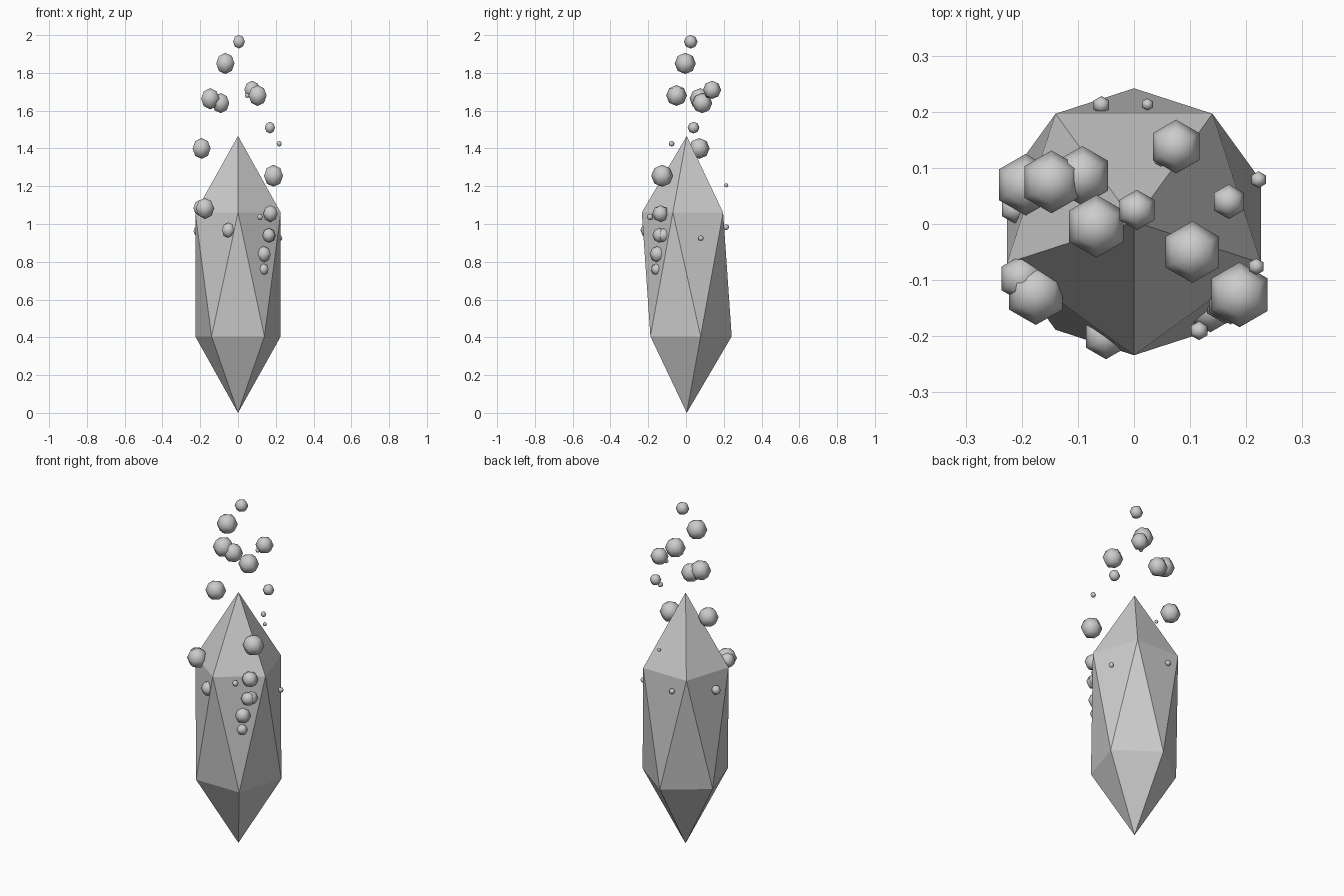
import bpy, math

# Main crystal: a stretched icosahedron with flat facets
bpy.ops.mesh.primitive_ico_sphere_add(subdivisions=1, radius=1, location=(0, 0.004, 0.733),
                                      rotation=(0, 0, -math.pi / 2))
crystal = bpy.context.object
crystal.name = "crystal"
crystal.scale = (0.266, 0.266, 0.733)
bpy.ops.object.transform_apply(location=False)

# Bubbles rising around the crystal: x, y, z, radius
rising = [
    (0.005, 0.025, 1.965, 0.036), (-0.067, -0.004, 1.85, 0.056),
    (0.075, 0.138, 1.71, 0.048), (0.104, -0.050, 1.68, 0.055),
    (-0.147, 0.075, 1.663, 0.056), (-0.092, 0.086, 1.64, 0.053),
    (0.048, 0.115, 1.68, 0.013), (0.169, 0.040, 1.51, 0.031),
    (-0.193, 0.070, 1.40, 0.055), (0.218, -0.076, 1.425, 0.015),
    (0.188, -0.126, 1.255, 0.058), (0.024, 0.213, 1.205, 0.011),
]
# Bubbles clinging to the sides, partly sunk into the facets
clinging = [
    (-0.175, -0.125, 1.083, 0.055), (-0.200, -0.097, 1.085, 0.042),
    (0.172, -0.135, 1.055, 0.044), (0.116, -0.190, 1.037, 0.017),
    (0.163, -0.140, 0.94, 0.038), (0.168, -0.118, 0.94, 0.037),
]
small = [
    (0.136, -0.150, 0.84, 0.043), (0.135, -0.155, 0.76, 0.031),
    (-0.050, -0.200, 0.967, 0.041), (0.222, 0.079, 0.925, 0.015),
    (-0.058, 0.212, 0.983, 0.016), (-0.213, 0.027, 0.962, 0.026),
]

for group, bubbles in (("rising_bubble", rising), ("side_bubble", clinging), ("low_bubble", small)):
    for i, (x, y, z, r) in enumerate(bubbles):
        bpy.ops.mesh.primitive_uv_sphere_add(segments=6, ring_count=4, radius=r, location=(x, y, z))
        bpy.context.object.name = f"{group}_{i + 1}"
        bpy.ops.object.shade_smooth()
